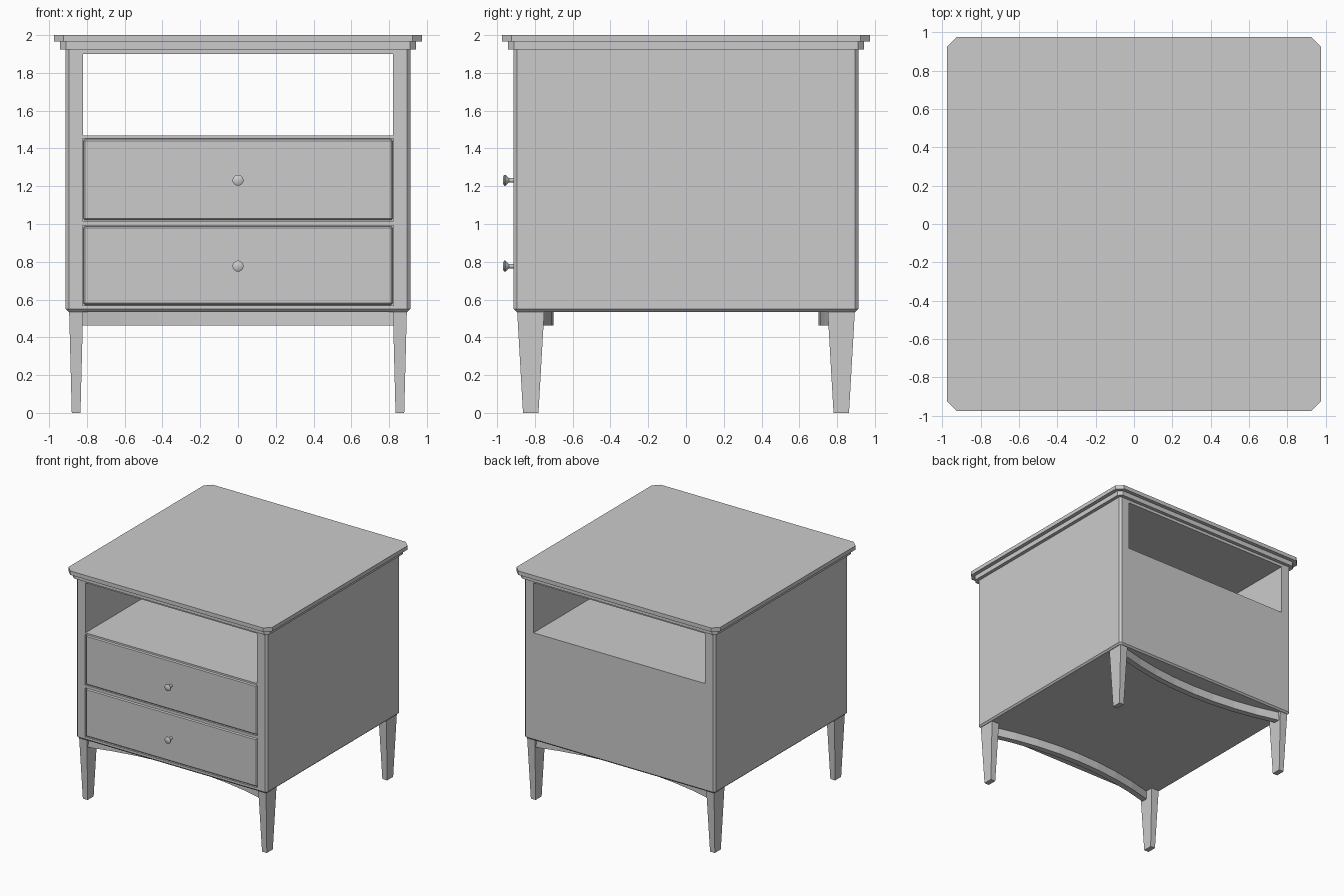
import bpy, bmesh, math

if "Cube" in bpy.data.objects:
    bpy.data.objects.remove(bpy.data.objects["Cube"])

def make(name, bm):
    bmesh.ops.recalc_face_normals(bm, faces=bm.faces)
    me = bpy.data.meshes.new(name)
    bm.to_mesh(me)
    bm.free()
    ob = bpy.data.objects.new(name, me)
    bpy.context.collection.objects.link(ob)
    return ob

def prism(name, outline, z0, z1):
    bm = bmesh.new()
    f = bm.faces.new([bm.verts.new((x, y, z0)) for x, y in outline])
    ext = bmesh.ops.extrude_face_region(bm, geom=[f])
    for v in ext['geom']:
        if isinstance(v, bmesh.types.BMVert):
            v.co.z = z1
    return make(name, bm)

def chamfered(h, c):
    pts = []
    for sx, sy in ((1, 1), (-1, 1), (-1, -1), (1, -1)):
        pair = [(sx * h, sy * (h - c)), (sx * (h - c), sy * h)]
        pts += pair if sx * sy > 0 else pair[::-1]
    return pts

def box(name, x0, x1, y0, y1, z0, z1):
    return prism(name, [(x0, y0), (x1, y0), (x1, y1), (x0, y1)], z0, z1)

def cut(ob, cutter):
    m = ob.modifiers.new("cut", 'BOOLEAN')
    m.object, m.solver = cutter, 'EXACT'
    cutter.hide_render = True
    cutter.hide_set(True)

# Stepped top
prism("table_top", chamfered(0.975, 0.052), 1.966, 2.0)
prism("top_moulding", chamfered(0.942, 0.032), 1.925, 1.966)

# Cabinet with chamfered corners and bottom edge
H = 0.912
body = prism("cabinet", chamfered(H, 0.016), 0.535, 1.925)
bm = bmesh.new()
bm.from_mesh(body.data)
low = [e for e in bm.edges if all(v.co.z < 0.54 for v in e.verts)]
bmesh.ops.bevel(bm, geom=low, offset=0.014, segments=1, affect='EDGES')
bm.to_mesh(body.data)
bm.free()

# Open shelf running front to back, and drawer recesses
cut(body, box("shelf_cutter", -0.82, 0.82, -1.2, 1.2, 1.468, 1.9))
for label, z0, z1 in (("upper", 1.016, 1.453), ("lower", 0.568, 0.992)):
    cut(body, box(label + "_drawer_cutter", -0.823, 0.823, -1.2, -H + 0.03, z0, z1))
    g = 0.004
    d = box(label + "_drawer", -0.823 + g, 0.823 - g, -H, -H + 0.03, z0 + g, z1 - g)
    b = d.modifiers.new("edge", 'BEVEL')
    b.width, b.segments = 0.009, 1
    # Round knob, turned about the y axis
    prof = [(0, -0.91), (0.012, -0.91), (0.012, -0.938), (0.018, -0.945),
            (0.029, -0.956), (0.029, -0.962), (0.02, -0.968), (0, -0.97)]
    bm = bmesh.new()
    vs = [bm.verts.new((r, y, 0)) for r, y in prof]
    es = [bm.edges.new(p) for p in zip(vs, vs[1:])]
    bmesh.ops.spin(bm, geom=vs + es, cent=(0, 0, 0), axis=(0, 1, 0),
                   angle=math.tau, steps=24)
    bmesh.ops.remove_doubles(bm, verts=bm.verts, dist=1e-4)
    k = make(label + "_knob", bm)
    k.location.z = (z0 + z1) / 2 - 0.003
    for p in k.data.polygons:
        p.use_smooth = True
    k.data.set_sharp_from_angle(angle=math.radians(35))

# Tapered legs and inward-bowed aprons
for sy, side in ((-1, "front"), (1, "back")):
    for sx, hand in ((-1, "left"), (1, "right")):
        bm = bmesh.new()
        bmesh.ops.create_cube(bm, size=1)
        for v in bm.verts:
            top = v.co.z > 0
            wx, wy = (0.074, 0.144) if top else (0.046, 0.082)
            cy = 0.822
            v.co = (sx * 0.857 + math.copysign(wx / 2, v.co.x),
                    sy * cy + math.copysign(wy / 2, v.co.y), 0.54 if top else 0)
        make(f"{side}_{hand}_leg", bm)
    n = 8
    xs = [-0.83 + 1.66 * i / n for i in range(n + 1)]
    outer = [(x, sy * (0.755 + 0.12 * (x / 0.83) ** 2)) for x in xs]
    inner = [(x, y - sy * 0.053) for x, y in outer]
    prism(side + "_apron", outer + inner[::-1], 0.462, 0.54)
